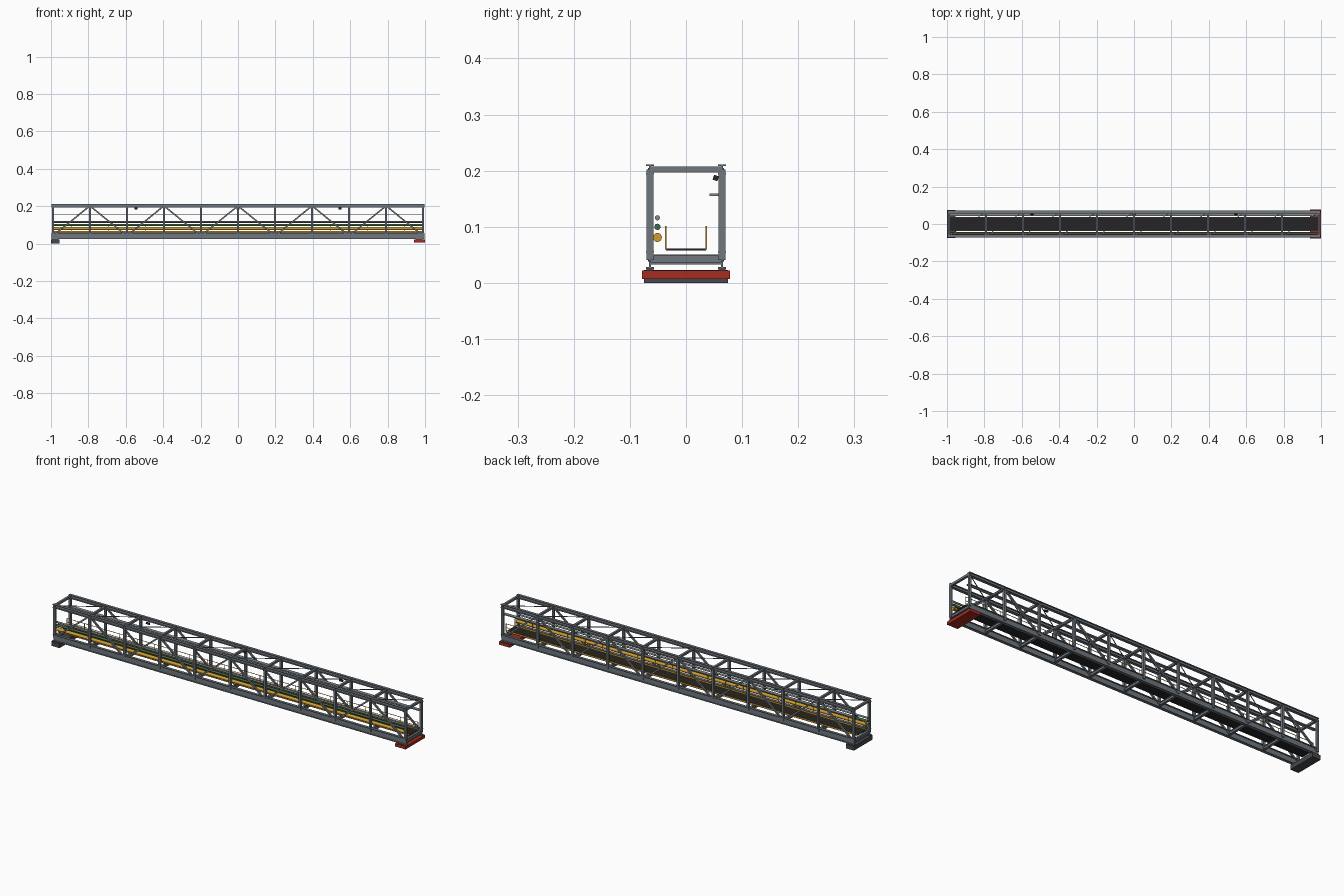
import bpy, bmesh
from mathutils import Vector, Matrix

cube = bpy.data.objects.get("Cube")
if cube:
    bpy.data.objects.remove(cube)


def material(name, rgb):
    m = bpy.data.materials.new(name)
    m.use_nodes = True
    m.diffuse_color = (*rgb, 1)
    m.node_tree.nodes["Principled BSDF"].inputs["Base Color"].default_value = (*rgb, 1)
    return m


STEEL = material("steel grey", (0.16, 0.185, 0.21))
DARK = material("dark grey", (0.06, 0.065, 0.075))
BLACK = material("black grating", (0.018, 0.018, 0.02))
RED = material("bearing red", (0.38, 0.025, 0.015))
YELLOW = material("pipe yellow", (0.62, 0.33, 0.03))
GREEN = material("pipe green", (0.05, 0.15, 0.07))
PALE = material("galvanised grey", (0.22, 0.25, 0.26))


def finish(name, bm, mat, smooth=False):
    bmesh.ops.recalc_face_normals(bm, faces=bm.faces)
    mesh = bpy.data.meshes.new(name)
    bm.to_mesh(mesh)
    bm.free()
    mesh.materials.append(mat)
    ob = bpy.data.objects.new(name, mesh)
    bpy.context.collection.objects.link(ob)
    if smooth:
        bpy.context.view_layer.objects.active = ob
        ob.select_set(True)
        bpy.ops.object.shade_smooth_by_angle()
        ob.select_set(False)
    return ob


def add_box(bm, centre, size, tilt=0):
    m = Matrix.Translation(centre) @ Matrix.Rotation(tilt, 4, "X") @ Matrix.Diagonal((*size, 1))
    bmesh.ops.create_cube(bm, size=1, matrix=m)


def add_bar(bm, a, b, width, depth=None):
    """Square bar between two points."""
    a, b = Vector(a), Vector(b)
    d = b - a
    rot = d.to_track_quat("X", "Z").to_matrix().to_4x4()
    scale = Matrix.Diagonal((d.length, width, depth or width, 1))
    bmesh.ops.create_cube(bm, size=1, matrix=Matrix.Translation((a + b) / 2) @ rot @ scale)


def add_ibeam(bm, a, b, width, height, t):
    """Horizontal I beam: two flanges and a web."""
    up = Vector((0, 0, (height - t) / 2))
    a, b = Vector(a), Vector(b)
    add_bar(bm, a + up, b + up, width, t)
    add_bar(bm, a - up, b - up, width, t)
    add_bar(bm, a, b, t, height - 2 * t)


BOT, TOP, SIDE, END = 0.041, 0.202, 0.064, 0.99
stations = [-END + 2 * END * i / 10 for i in range(11)]

# Side trusses: chords, posts and zigzag diagonals
for label, s in (("left", 1), ("right", -1)):
    y = s * SIDE
    bm = bmesh.new()
    add_ibeam(bm, (-0.996, y, BOT), (0.996, y, BOT), 0.014, 0.032, 0.003)
    finish("bottom_chord_" + ("back" if s > 0 else "front"), bm, STEEL)
    bm = bmesh.new()
    add_ibeam(bm, (-0.996, y, TOP), (0.996, y, TOP), 0.014, 0.018, 0.003)
    finish("top_chord_" + ("back" if s > 0 else "front"), bm, STEEL)
    bm = bmesh.new()
    for x in stations:
        add_box(bm, (x, y, (BOT + TOP) / 2), (0.011, 0.012, TOP - BOT))
    finish("truss_posts_" + ("back" if s > 0 else "front"), bm, STEEL)
    bm = bmesh.new()
    for i in range(10):
        z0, z1 = (BOT, TOP) if i % 2 == 0 else (TOP, BOT)
        add_bar(bm, (stations[i], y, z0), (stations[i + 1], y, z1), 0.008)
    finish("truss_diagonals_" + ("back" if s > 0 else "front"), bm, STEEL)

# Cross beams at floor and roof, with thin roof bracing rods
bm = bmesh.new()
for x in stations:
    add_ibeam(bm, (x, -SIDE, 0.042), (x, SIDE, 0.042), 0.011, 0.018, 0.003)
finish("floor_beams", bm, STEEL)
bm = bmesh.new()
for x in stations:
    add_box(bm, (x, 0, TOP), (0.011, 2 * SIDE, 0.011))
finish("roof_beams", bm, STEEL)
bm = bmesh.new()
for a, b in zip(stations, stations[1:]):
    add_bar(bm, (a, -SIDE, TOP), (b, SIDE, TOP), 0.003)
finish("roof_bracing", bm, STEEL)

# Walkway deck
bm = bmesh.new()
add_box(bm, (0, 0, 0.0595), (1.98, 0.072, 0.003))
finish("walkway_deck", bm, BLACK)

# Handrails: top rail, middle rail, kick board and posts
bm = bmesh.new()
for s in (1, -1):
    y = s * 0.036
    for z, h in ((0.1, 0.002), (0.081, 0.002), (0.064, 0.007)):
        add_box(bm, (0, y, z), (1.98, 0.002, h))
    for i in range(21):
        add_box(bm, (-END + i * END / 10, y, 0.08), (0.002, 0.002, 0.04))
finish("handrails", bm, YELLOW)

# Service pipes along the front side
for name, z, r, mat in (("large_pipe", 0.081, 0.008, YELLOW),
                        ("middle_pipe", 0.1, 0.0055, GREEN),
                        ("small_pipe", 0.116, 0.0045, PALE)):
    bm = bmesh.new()
    m = Matrix.Translation((0, -0.051, z)) @ Matrix.Rotation(1.5708, 4, "Y")
    bmesh.ops.create_cone(bm, cap_ends=True, segments=20, radius1=r, radius2=r, depth=1.98, matrix=m)
    finish(name, bm, mat, smooth=True)

# Cable tray along the back side
bm = bmesh.new()
add_box(bm, (0, 0.051, 0.157), (1.98, 0.018, 0.004))
finish("cable_tray", bm, PALE)

# Lamps under the roof
bm = bmesh.new()
for x in (-0.545, 0, 0.545):
    add_box(bm, (x, 0.053, 0.187), (0.018, 0.009, 0.009), -0.35)
finish("lamps", bm, BLACK)

# End bearings and pads under the chords
bm = bmesh.new()
add_box(bm, (-0.977, 0, 0.0115), (0.046, 0.15, 0.023))
finish("fixed_bearing", bm, DARK)
bm = bmesh.new()
add_box(bm, (0.97, 0, 0.0145), (0.06, 0.156, 0.015))
finish("sliding_bearing", bm, RED)
bm = bmesh.new()
for x in (-0.977, 0.97):
    for s in (1, -1):
        add_box(bm, (x, s * SIDE, 0.0235), (0.035, 0.012, 0.005))
finish("bearing_pads", bm, DARK)
